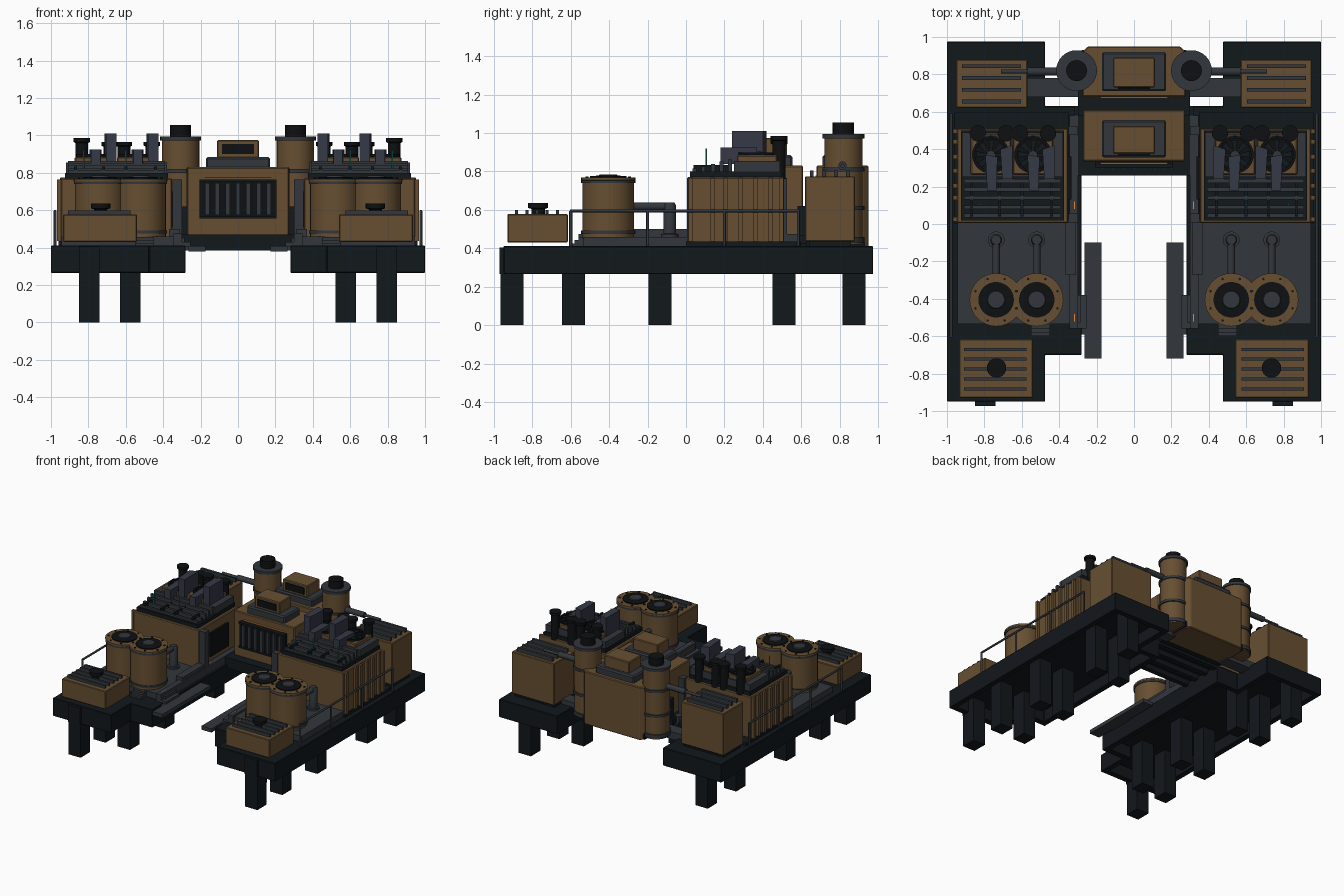
import bpy, bmesh, math
from mathutils import Vector

if "Cube" in bpy.data.objects:
    bpy.data.objects.remove(bpy.data.objects["Cube"])


def material(name, rgb):
    m = bpy.data.materials.new(name)
    m.diffuse_color = (*rgb, 1)
    m.use_nodes = True
    m.node_tree.nodes["Principled BSDF"].inputs["Base Color"].default_value = m.diffuse_color
    return m


BROWN = material("tan_paint", (0.135, 0.078, 0.032))
DARK = material("dark_steel", (0.006, 0.009, 0.012))
GREY = material("grey_steel", (0.032, 0.038, 0.045))
BLUE = material("blue_grey", (0.036, 0.041, 0.062))
BLACK = material("black", (0.004, 0.005, 0.006))
ORANGE = material("orange_light", (0.8, 0.25, 0.04))
GREEN = material("green_light", (0.02, 0.35, 0.25))


def finish(name, bm, mat, bevel=0.0, smooth=False):
    bmesh.ops.recalc_face_normals(bm, faces=bm.faces)
    me = bpy.data.meshes.new(name)
    bm.to_mesh(me)
    bm.free()
    me.materials.append(mat)
    ob = bpy.data.objects.new(name, me)
    bpy.context.collection.objects.link(ob)
    if smooth:
        for p in me.polygons:
            p.use_smooth = len(p.vertices) == 4
    if bevel:
        b = ob.modifiers.new("bevel", 'BEVEL')
        b.width, b.segments = bevel, 1
    return ob


def box(name, x, y, z, mat, s=1, bevel=0.0):
    """Box from ranges; s = -1 mirrors it across x = 0."""
    bm = bmesh.new()
    bmesh.ops.create_cube(bm, size=1)
    for v in bm.verts:
        v.co = Vector((s * (x[0] + (v.co.x + .5) * (x[1] - x[0])),
                       y[0] + (v.co.y + .5) * (y[1] - y[0]),
                       z[0] + (v.co.z + .5) * (z[1] - z[0])))
    return finish(name, bm, mat, bevel)


def rod(name, a, b, r, mat, s=1, seg=24):
    """Cylinder between two points."""
    a, b = Vector((s * a[0], a[1], a[2])), Vector((s * b[0], b[1], b[2]))
    bm = bmesh.new()
    bmesh.ops.create_cone(bm, cap_ends=True, segments=seg, radius1=r, radius2=r, depth=(b - a).length)
    q = Vector((0, 0, 1)).rotation_difference(b - a)
    for v in bm.verts:
        v.co = q @ v.co + (a + b) / 2
    return finish(name, bm, mat, smooth=True)


def lathe(name, x, y, profile, mat, s=1, seg=32):
    """Closed solid of revolution from (radius, z) points."""
    bm = bmesh.new()
    rings = [[bm.verts.new((s * x + r * math.cos(2 * math.pi * i / seg),
                            y + r * math.sin(2 * math.pi * i / seg), z)) for i in range(seg)]
             for r, z in profile]
    for lo, hi in zip(rings, rings[1:]):
        for i in range(seg):
            bm.faces.new((lo[i], lo[(i + 1) % seg], hi[(i + 1) % seg], hi[i]))
    bm.faces.new(rings[0][::-1])
    bm.faces.new(rings[-1])
    ob = finish(name, bm, mat, smooth=True)
    ob.data.set_sharp_from_angle(angle=math.radians(35))
    return ob


def prism(name, outline, z, mat, s=1, bevel=0.0, recess=None):
    """Extrude a top-view outline between two heights; recess = (rim, depth) hollows the underside."""
    bm = bmesh.new()
    f = bm.faces.new([bm.verts.new((s * px, py, z[0])) for px, py in outline])
    top = bmesh.ops.extrude_face_region(bm, geom=[f])["geom"]
    bmesh.ops.translate(bm, vec=(0, 0, z[1] - z[0]),
                        verts=[v for v in top if isinstance(v, bmesh.types.BMVert)])
    bmesh.ops.recalc_face_normals(bm, faces=bm.faces)
    if recess:
        bm.normal_update()
        low = [g for g in bm.faces if all(abs(v.co.z - z[0]) < 1e-5 for v in g.verts)]
        bmesh.ops.inset_region(bm, faces=low, thickness=recess[0], use_even_offset=True)
        bmesh.ops.translate(bm, vec=(0, 0, .002), verts=low[0].verts)
        walls = bmesh.ops.extrude_face_region(bm, geom=low)["geom"]
        bmesh.ops.translate(bm, vec=(0, 0, recess[1]),
                            verts=[v for v in walls if isinstance(v, bmesh.types.BMVert)])
        bmesh.ops.delete(bm, geom=[g for g in low if g.is_valid], context='FACES_ONLY')
    return finish(name, bm, mat, bevel)


def side(s):
    t = "_right" if s > 0 else "_left"
    # platform, hollow underneath, and legs
    prism("platform" + t, [(.475, -.95), (1, -.95), (1, .975), (.475, .975), (.475, .63),
                           (.28, .63), (.28, -.7), (.475, -.7)], (.265, .412), DARK, s, .004, (.045, .10))
    legs = [(.795, -.905), (.795, .875)] + [(x, y) for x in (.795, .575) for y in (-.585, -.135, .51)]
    for x, y in legs:
        box("leg" + t, (x - .055, x + .055), (y - .06, y + .06), (0, .375), DARK, s)
    box("front_plate" + t, (.74, .85), (-.972, -.94), (.265, .405), DARK, s)
    # deck, inner curb and walkway rail
    box("deck_plate" + t, (.34, .945), (-.535, .02), (.40, .46), GREY, s)
    box("inner_curb" + t, (.30, .345), (-.56, .58), (.40, .475), GREY, s)
    box("curb_cap" + t, (.31, .37), (-.27, .03), (.46, .50), GREY, s)
    box("inner_rail" + t, (.175, .265), (-.72, -.10), (.38, .41), GREY, s)
    for i in range(3):
        box("inner_step" + t, (.225 + .03 * i, .31), (-.59 + .03 * i, -.38), (.385 + .022 * i, .407 + .022 * i), GREY, s)
        box("front_step" + t, (.45, .55), (-.60 + .02 * i, -.53), (.41 + .016 * i, .426 + .016 * i), GREY, s)
    for y in (-.5, -.18, .1):
        box("curb_light" + t, (.316, .322), (y - .02, y + .02), (.473, .478), ORANGE, s)
    # front equipment box
    box("front_cabinet" + t, (.54, .935), (-.93, -.615), (.43, .578), BROWN, s, .005)
    for i in range(5):
        y = -.67 - .053 * i
        box("cabinet_slat" + t, (.575, .91), (y - .008, y + .008), (.57, .60), GREY, s)
    lathe("cabinet_vent" + t, .735, -.77, [(.035, .57), (.035, .605), (.052, .61), (.052, .635)], BLACK, s, 24)
    # storage tanks with pipes
    for x in (.52, .737):
        lathe("tank" + t, x, -.405, [(.135, .45), (.135, .75), (.142, .755), (.142, .768), (.10, .768)], BROWN, s)
        for z in (.475, .74):
            lathe("tank_band" + t, x, -.405, [(.141, z), (.141, z + .018)], GREY, s)
        lathe("tank_lid" + t, x, -.405, [(.095, .76), (.095, .776), (.06, .778)], BLACK, s)
        lathe("tank_hub" + t, x, -.405, [(.052, .77), (.045, .785)], GREY, s, 20)
        for i in range(8):
            a = math.pi * (i + .5) / 4
            lathe("tank_bolt" + t, x + .12 * math.cos(a), -.405 + .12 * math.sin(a), [(.007, .76), (.007, .774)], DARK, s, 8)
        rod("tank_pipe" + t, (x, -.28, .618), (x, -.08, .618), .02, GREY, s)
        lathe("pipe_riser" + t, x, -.085, [(.045, .455), (.045, .475), (.032, .476), (.032, .625), (.025, .638)], GREY, s, 20)
    # main machine house
    box("house" + t, (.352, .947), (.005, .51), (.43, .77), BROWN, s, .006)
    box("house_base" + t, (.35, .96), (0, .60), (.40, .435), DARK, s)
    for y in (.025, .14, .205, .285, .36, .44, .495):
        box("house_rib" + t, (.94, .968), (y - .012, y + .012), (.435, .765), BROWN, s)
    box("house_panel" + t, (.335, .355), (.13, .36), (.51, .70), BLACK, s)
    for y in (.03, .5):
        box("house_post" + t, (.30, .35), (y - .025, y + .025), (.46, .765), GREY, s)
    box("roof_slab" + t, (.375, .925), (.02, .50), (.765, .80), DARK, s)
    box("roof_tray" + t, (.38, .92), (.25, .49), (.79, .855), GREY, s)
    for i, y in enumerate((.045, .09, .14, .185, .23)):
        box("roof_louver" + t, (.39, .91), (y - .01, y + .01), (.795, .815 + .012 * i), GREY, s)
    for x in (.44, .60, .72, .87):
        box("louver_bracket" + t, (x - .008, x + .008), (.04, .24), (.795, .835), DARK, s)
    # roof fans and baffle plates
    for x in (.54, .765):
        box("fan_housing" + t, (x - .108, x + .108), (.265, .475), (.84, .885), BROWN, s, .006)
        lathe("fan_shroud" + t, x, .37, [(.1, .88), (.1, .90), (.085, .90), (.085, .888)], BLACK, s)
        lathe("fan_hub" + t, x, .37, [(.022, .885), (.022, .905)], GREY, s, 16)
        for i in range(8):
            a = i * math.pi / 4
            c, n = Vector((math.cos(a), math.sin(a))), Vector((-math.sin(a), math.cos(a)))
            pts = [c * .02 + n * .006, c * .08 + n * .02, c * .08 - n * .014, c * .02 - n * .006]
            prism("fan_blade" + t, [(x + p.x, .37 + p.y) for p in pts], (.889, .897), DARK, s)
        prism("tall_baffle" + t, [(x - .115, .24), (x - .06, .24), (x - .05, .40), (x - .115, .42)], (.86, 1.01), BLUE, s)
        prism("low_baffle" + t, [(x - .03, .18), (x + .02, .18), (x + .03, .37), (x - .035, .36)], (.84, .925), BLUE, s)
        rod("antenna" + t, (x + .06, .105, .80), (x + .06, .105, .92), .004, GREEN, s, 8)
    # exhaust stacks
    for x, h in ((.46, .965), (.61, .965), (.685, .965), (.835, .985)):
        lathe("exhaust_stack" + t, x, .485, [(.034, .76), (.034, h - .025), (.044, h - .02), (.044, h), (.03, h)], BLACK, s, 20)
    # rear cabinet
    box("rear_cabinet" + t, (.57, .952), (.62, .88), (.435, .775), BROWN, s, .005)
    for i in range(4):
        y = .655 + .063 * i
        box("rear_slat" + t, (.605, .92), (y - .01, y + .01), (.765, .805), GREY, s)
    box("rear_walkway" + t, (.25, .575), (.68, .78), (.39, .45), GREY, s)
    box("rear_pad" + t, (.58, .94), (.64, .86), (.40, .44), DARK, s)
    # tall rear column with pipes
    lathe("column" + t, .307, .82, [(.10, .42), (.10, .975)], BROWN, s)
    for z, h in ((.43, .03), (.60, .02), (.80, .02), (.972, .022)):
        lathe("column_band" + t, .307, .82, [(.109, z), (.109, z + h)], GREY, s)
    lathe("column_cap" + t, .307, .82, [(.056, .99), (.056, 1.055), (.045, 1.055)], BLACK, s, 24)
    rod("column_pipe" + t, (.40, .815, .83), (.57, .815, .83), .022, GREY, s)
    rod("column_pipe_end" + t, (.56, .815, .83), (.71, .815, .83), .011, GREY, s, 12)
    # outer handrail
    rod("handrail" + t, (.978, -.605, .595), (.978, .59, .595), .008, GREY, s, 8)
    for y in (-.6, -.2, .2, .585):
        rod("rail_post" + t, (.978, y, .40), (.978, y, .595), .008, GREY, s, 8)


for s in (-1, 1):
    side(s)

# centre bridge with beams underneath
box("bridge", (-.32, .32), (.26, .63), (.425, .47), DARK)
box("rear_bridge", (-.28, .28), (.62, .93), (.405, .45), DARK)
for y in (.28, .39, .50, .61):
    box("bridge_beam", (-.31, .31), (y - .02, y + .02), (.385, .43), DARK)
box("bridge_link", (-.3, .3), (.58, .72), (.44, .62), DARK)
# front and rear centre housings with roof boxes
box("front_housing", (-.272, .272), (.335, .61), (.465, .83), BROWN, bevel=.006)
prism("rear_housing", [(-.275, .68), (.275, .68), (.275, .92), (.245, .95), (-.245, .95), (-.275, .92)], (.40, .83), BROWN, bevel=.006)
for y0, y1 in ((.355, .555), (.71, .92)):
    box("roof_box_base", (-.172, .172), (y0, y1), (.82, .885), GREY, bevel=.01)
    box("roof_box", (-.112, .112), (y0 + .02, y1 - .03), (.88, .975), BROWN, bevel=.006)
    box("roof_box_vent", (-.085, .085), (y0 + .012, y0 + .022), (.9, .955), BLACK)
    box("light_strip", (-.18, .18), (y0 - .035, y0 - .025), (.772, .778), ORANGE)
# front grille
box("grille_back", (-.205, .205), (.315, .34), (.555, .765), BLACK)
for i in range(7):
    x = -.165 + .055 * i
    box("grille_bar", (x - .012, x + .012), (.295, .32), (.575, .745), GREY)
for z in (.555, .75):
    box("grille_frame", (-.205, .205), (.30, .32), (z, z + .015), DARK)
